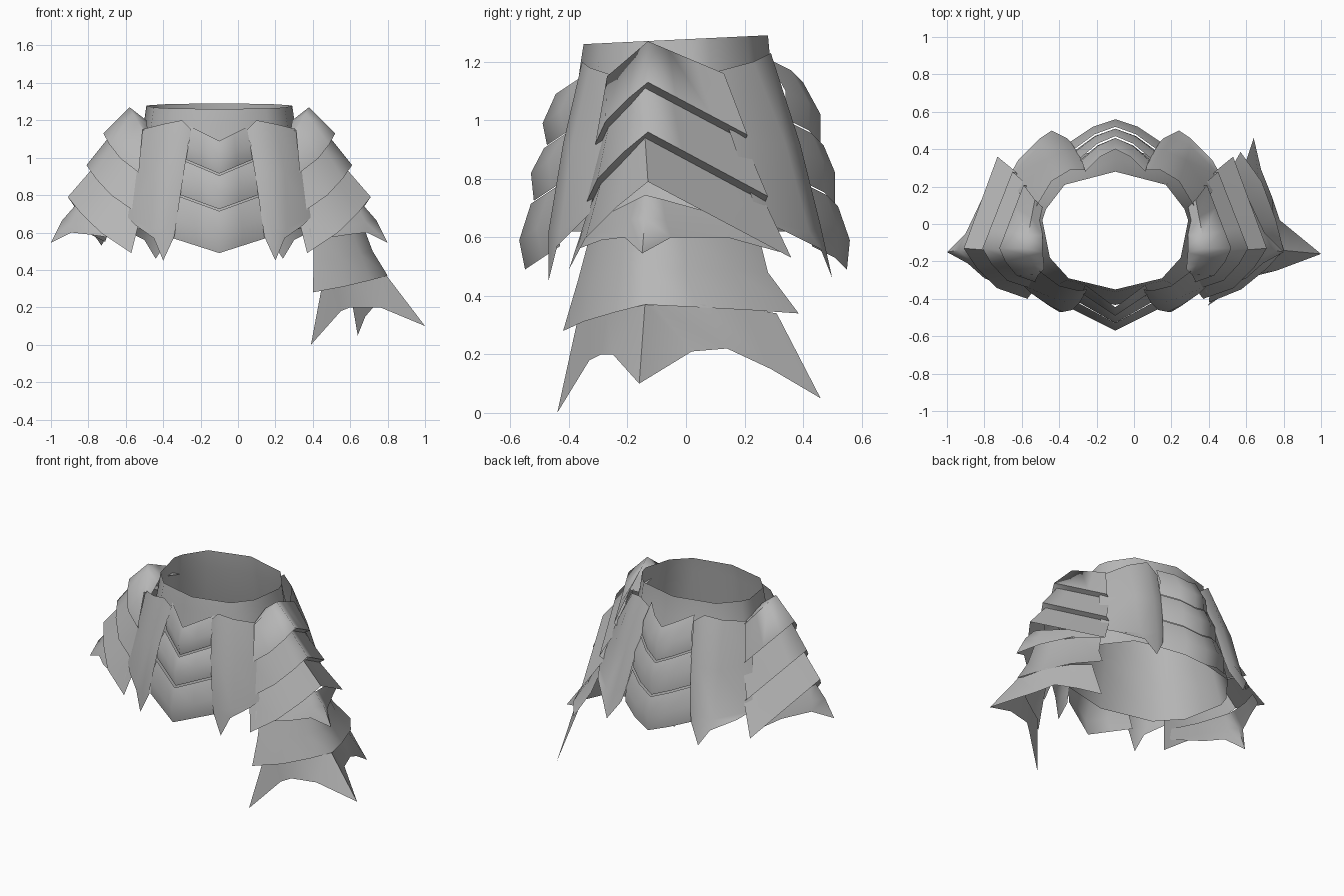
import bpy, bmesh, math
from mathutils import Vector

cube = bpy.data.objects.get("Cube")
if cube:
    bpy.data.objects.remove(cube, do_unlink=True)

AXIS_X = -0.1  # the waist is centred here

steel = bpy.data.materials.new("grey steel")
steel.use_nodes = True
GREY = (0.47, 0.47, 0.47, 1)
steel.diffuse_color = GREY
steel.node_tree.nodes["Principled BSDF"].inputs["Base Color"].default_value = GREY


def sheet(name, rows, flip_x=False, closed=False):
    """Loft a thin sheet through rows of points, normals facing away from the waist."""
    bm = bmesh.new()
    grid = [[bm.verts.new((2 * AXIS_X - x if flip_x else x, y, z)) for x, y, z in r] for r in rows]
    n = len(rows[0])
    for a, b in zip(grid, grid[1:]):
        for i in range(n if closed else n - 1):
            j = (i + 1) % n
            bm.faces.new((a[i], b[i], b[j], a[j]))
    bmesh.ops.recalc_face_normals(bm, faces=bm.faces)
    out = 0
    for f in bm.faces:
        c = f.calc_center_median()
        out += f.normal.dot(Vector((c.x - AXIS_X, c.y, 0))) * f.calc_area()
    if out < 0:
        bmesh.ops.reverse_faces(bm, faces=bm.faces)
    me = bpy.data.meshes.new(name)
    bm.to_mesh(me)
    bm.free()
    me.materials.append(steel)
    ob = bpy.data.objects.new(name, me)
    bpy.context.collection.objects.link(ob)
    bpy.ops.object.select_all(action='DESELECT')
    ob.select_set(True)
    bpy.context.view_layer.objects.active = ob
    bpy.ops.object.shade_smooth_by_angle(angle=math.radians(80))


def pair(name, rows):
    sheet("left_" + name, rows)
    sheet("right_" + name, rows, flip_x=True)


def arch(front, ridge, back, front_bulge=0.0, back_bulge=0.0):
    """Seven points from the front corner over the ridge to the back corner."""
    f, r, b = Vector(front), Vector(ridge), Vector(back)
    of = Vector((front_bulge, -front_bulge, 0))
    ob = Vector((back_bulge, back_bulge, 0))
    return [f, f.lerp(r, 0.36) + of, f.lerp(r, 0.72) + of * 0.7, r,
            r.lerp(b, 0.28) + ob * 0.7, r.lerp(b, 0.64) + ob, b]


def step_in(row):
    """The top of the next tier, tucked just under the edge above."""
    return [p + Vector((-0.03, 0.01 if p.y < -0.13 else -0.01, -0.02)) for p in row]


# Waist tube: faceted ring, flaring to the hem; a level is x scale, y scale, y shift, height
half = [(0, 0.28), (0.27, 0.21), (0.37, 0.08), (0.39, 0.02), (0.35, -0.18), (0.25, -0.29), (0, -0.35)]
ring = half + [(-x, y) for x, y in half[-2:0:-1]]
levels = [(1.0, 1.0, 0, None), (1.04, 1.04, 0, 1.17), (1.19, 1.17, 0.02, 0.9), (1.36, 1.35, 0.04, 0.62)]
sheet("waist_tube",
      [[(AXIS_X + x * sx, y * sy + dy, z or 1.277 + 0.048 * y) for x, y in ring] for sx, sy, dy, z in levels],
      closed=True)


# Centre plates: three chevrons at the front and at the back, each standing off the one above
def chevron(name, profile, side, mid):
    rows = []
    for y, z, w in profile:
        s = 1 if y > 0 else -1
        rows.append([(AXIS_X + k * w, y - s * d, z + 0.08 * abs(k))
                     for k, d in ((-1, side), (-0.5, mid), (0, 0), (0.5, mid), (1, side))])
    sheet(name, rows)


FRONT = [((0.445, 1.09), (0.49, 0.99), (0.475, 0.915)),
         ((0.485, 0.905), (0.53, 0.82), (0.52, 0.725)),
         ((0.53, 0.715), (0.57, 0.59), (0.55, 0.49))]
BACK = [((0.40, 1.13), (0.46, 1.02), (0.46, 0.925)),
        ((0.47, 0.915), (0.51, 0.82), (0.51, 0.715)),
        ((0.52, 0.705), (0.56, 0.59), (0.55, 0.49))]
for label, sign, tiers, side, mid in (("front", -1, FRONT, 0.12, 0.06), ("back", 1, BACK, 0.12, 0.04)):
    for i, tier in enumerate(tiers):
        widths = (0.16 + 0.03 * i, 0.18 + 0.03 * i, 0.19 + 0.03 * i)
        chevron(f"{label}_chevron_{i + 1}",
                [(sign * y, z, w) for (y, z), w in zip(tier, widths)], side, mid)

# Long pointed plates beside the chevrons, tucked under the hip plates
pair("front_tasset", [
    [(0.05, -0.35, 1.15), (0.10, -0.355, 1.20), (0.20, -0.33, 1.18), (0.32, -0.24, 1.15)],
    [(0.09, -0.42, 0.92), (0.15, -0.42, 0.92), (0.25, -0.39, 0.92), (0.35, -0.28, 0.92)],
    [(0.13, -0.46, 0.65), (0.18, -0.47, 0.62), (0.26, -0.43, 0.62), (0.39, -0.33, 0.68)],
    [(0.14, -0.46, 0.58), (0.20, -0.47, 0.45), (0.25, -0.44, 0.57), (0.35, -0.37, 0.64)]])
pair("back_tasset", [
    [(0.06, 0.29, 1.17), (0.14, 0.29, 1.23), (0.24, 0.23, 1.20), (0.33, 0.08, 1.16)],
    [(0.10, 0.38, 0.92), (0.17, 0.39, 0.92), (0.28, 0.34, 0.92), (0.41, 0.16, 0.93)],
    [(0.14, 0.44, 0.66), (0.20, 0.46, 0.64), (0.30, 0.42, 0.62), (0.47, 0.25, 0.66)],
    [(0.16, 0.46, 0.58), (0.24, 0.50, 0.46), (0.30, 0.46, 0.56), (0.42, 0.34, 0.62)]])

# Hip plates: three stepped arched tiers on each side, closed against the tube at the top
tier_1 = arch((0.33, -0.31, 0.92), (0.52, -0.13, 1.13), (0.39, 0.21, 0.95), 0.03)
tier_2 = arch((0.35, -0.345, 0.71), (0.61, -0.13, 0.96), (0.45, 0.28, 0.74), 0.035)
tier_3 = arch((0.37, -0.40, 0.49), (0.71, -0.13, 0.79), (0.53, 0.36, 0.53), 0.04)
pair("hip_plates", [
    arch((0.28, -0.24, 1.13), (0.29, -0.12, 1.20), (0.29, 0.09, 1.14)),
    arch((0.31, -0.27, 1.15), (0.38, -0.13, 1.27), (0.33, 0.13, 1.16)),
    tier_1, step_in(tier_1), tier_2, step_in(tier_2), tier_3])

# Spiked plate under the lowest hip tier
pair("hip_spike_plate", [
    [(0.38, -0.355, 0.62), (0.53, -0.27, 0.68), (0.64, -0.17, 0.73), (0.67, -0.14, 0.745),
     (0.655, -0.08, 0.73), (0.59, 0.10, 0.68), (0.49, 0.29, 0.62)],
    [(0.39, -0.37, 0.57), (0.56, -0.29, 0.62), (0.68, -0.19, 0.66), (0.74, -0.14, 0.665),
     (0.69, -0.07, 0.66), (0.60, 0.13, 0.63), (0.50, 0.31, 0.58)],
    [(0.40, -0.37, 0.56), (0.60, -0.29, 0.59), (0.69, -0.21, 0.60), (0.80, -0.15, 0.545),
     (0.70, -0.05, 0.60), (0.61, 0.14, 0.60), (0.51, 0.32, 0.55)]])

# Thigh guard: extra tiers on the left side only
sheet("left_thigh_plate", [
    arch((0.40, -0.33, 0.60), (0.66, -0.14, 0.66), (0.47, 0.25, 0.60), 0.02, 0.02),
    arch((0.405, -0.37, 0.45), (0.72, -0.14, 0.50), (0.51, 0.28, 0.48), 0.03, 0.03),
    arch((0.40, -0.42, 0.28), (0.80, -0.14, 0.37), (0.57, 0.385, 0.34), 0.03, 0.03)])
sheet("left_spiked_thigh_plate", [
    [(0.45, -0.37, 0.32), (0.52, -0.33, 0.33), (0.62, -0.27, 0.35), (0.77, -0.16, 0.37), (0.79, -0.14, 0.375),
     (0.78, -0.11, 0.37), (0.74, 0.06, 0.37), (0.67, 0.20, 0.36), (0.59, 0.31, 0.34)],
    [(0.39, -0.44, 0.0), (0.55, -0.33, 0.18), (0.60, -0.29, 0.20), (0.76, -0.25, 0.20), (1.0, -0.16, 0.10),
     (0.78, 0.02, 0.21), (0.74, 0.14, 0.22), (0.68, 0.29, 0.15), (0.64, 0.46, 0.05)]])
